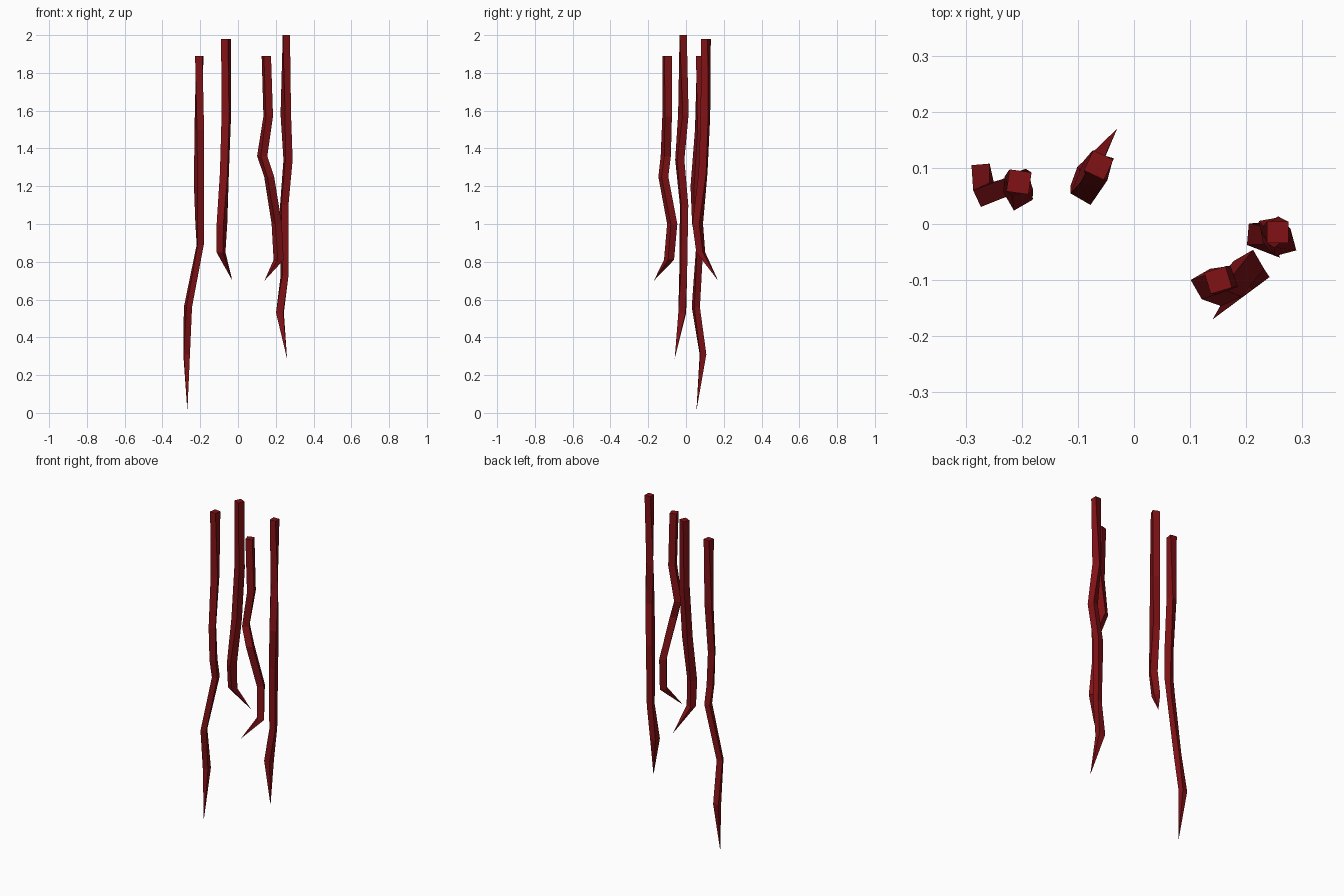
import bpy, bmesh
from math import sin, cos, pi, radians

red = bpy.data.materials.new("dark_red")
red.diffuse_color = (0.22, 0.006, 0.008, 1)


def tendril(name, rings, tip):
    """Four-sided crooked tube; each ring is x, y, z, radius, turn in degrees."""
    bm = bmesh.new()
    loops = []
    for x, y, z, r, turn in rings:
        loops.append([bm.verts.new((x + r * cos(radians(turn + 45) + i * pi / 2),
                                    y + r * sin(radians(turn + 45) + i * pi / 2), z))
                      for i in range(4)])
    bm.faces.new(loops[0])
    for a, b in zip(loops, loops[1:]):
        for i in range(4):
            j = (i + 1) % 4
            bm.faces.new((a[i], b[i], b[j], a[j]))
    end = bm.verts.new(tip)
    for i in range(4):
        bm.faces.new((loops[-1][i], end, loops[-1][(i + 1) % 4]))
    bmesh.ops.recalc_face_normals(bm, faces=bm.faces)
    mesh = bpy.data.meshes.new(name)
    bm.to_mesh(mesh)
    bm.free()
    mesh.materials.append(red)
    bpy.context.collection.objects.link(bpy.data.objects.new(name, mesh))


# Longest strand, far left
tendril("tendril_left", [
    (-.205, .075, 1.89, .028, -8), (-.205, .073, 1.50, .028, 20),
    (-.207, .05, 1.20, .027, 30), (-.203, .055, 1.00, .025, 20),
    (-.20, .073, .89, .023, 10), (-.265, .052, .56, .023, 25),
    (-.272, .09, .31, .023, 5)], (-.268, .055, .01))

# Strand with a hooked end, centre left
tendril("tendril_centre_left", [
    (-.063, .105, 1.98, .028, -25), (-.062, .103, 1.57, .029, -15),
    (-.072, .09, 1.27, .029, -10), (-.085, .062, 1.00, .029, -30),
    (-.09, .078, .85, .026, -20)], (-.03, .17, .70))

# Crooked strand, centre right
tendril("tendril_centre_right", [
    (.15, -.10, 1.89, .028, 17), (.16, -.10, 1.57, .028, 20),
    (.128, -.107, 1.36, .028, 30), (.165, -.12, 1.25, .028, 25),
    (.205, -.073, 1.00, .028, 30), (.215, -.09, .81, .027, 35)],
    (.14, -.17, .70))

# Tallest strand, far right
tendril("tendril_right", [
    (.256, -.015, 2.00, .027, 0), (.253, -.014, 1.58, .028, 38),
    (.265, -.033, 1.34, .028, 15), (.245, -.01, 1.10, .027, 10),
    (.247, -.015, .73, .024, 15), (.222, -.02, .53, .027, -5)],
    (.26, -.06, .285))
